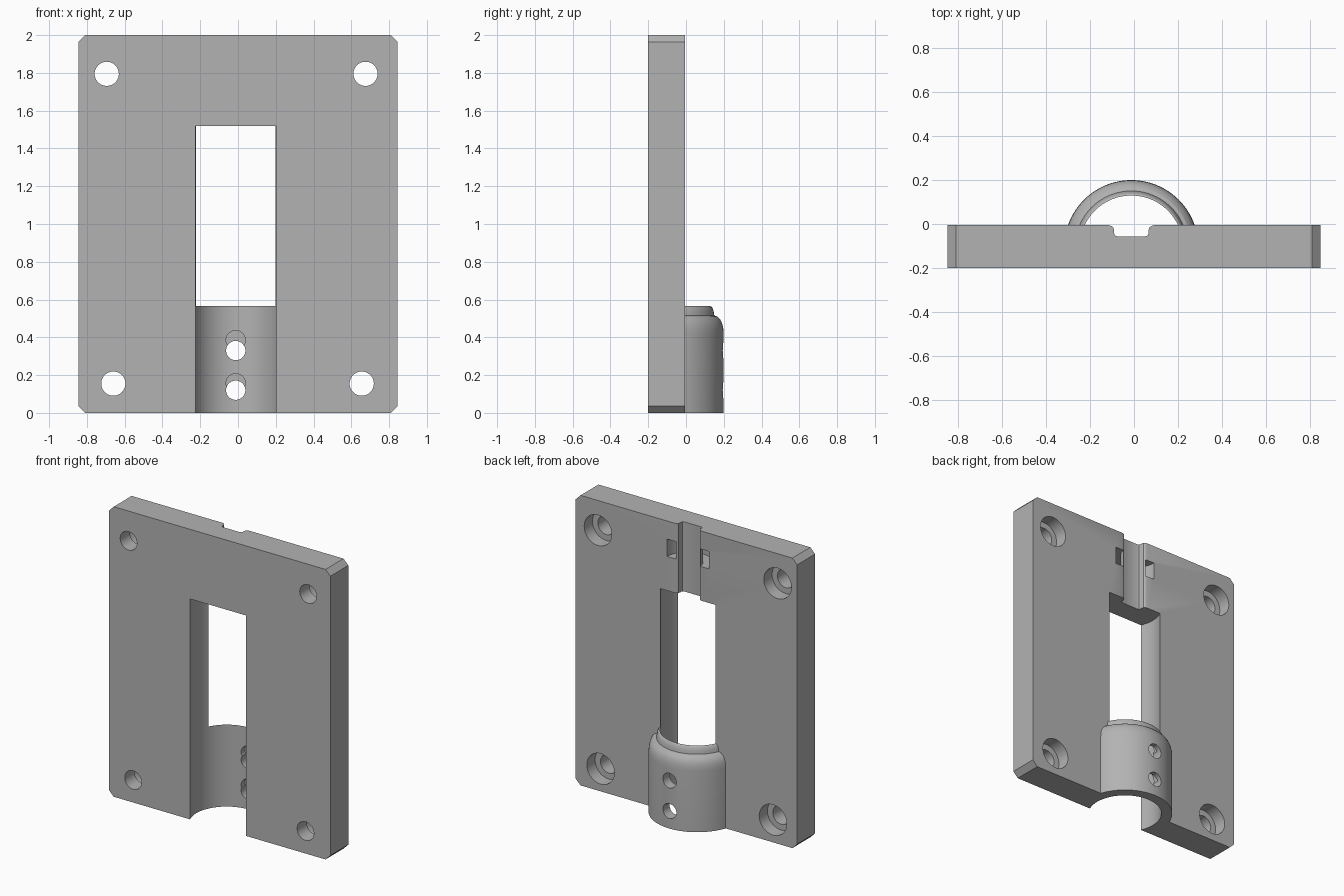
import bpy, bmesh, math
from mathutils import Matrix, Vector

if "Cube" in bpy.data.objects:
    bpy.data.objects.remove(bpy.data.objects["Cube"])

CX, CY = -0.012, -0.105        # axis of the bore
FRONT, BACK = -0.2, -0.005     # plate faces
BORE = 0.234

grey = bpy.data.materials.new("plain grey")
grey.use_nodes = True
grey.diffuse_color = (0.45, 0.45, 0.45, 1)
grey.node_tree.nodes["Principled BSDF"].inputs["Base Color"].default_value = (0.45, 0.45, 0.45, 1)


def make(name, bm):
    bmesh.ops.recalc_face_normals(bm, faces=bm.faces)
    me = bpy.data.meshes.new(name)
    bm.to_mesh(me)
    bm.free()
    me.materials.append(grey)
    ob = bpy.data.objects.new(name, me)
    bpy.context.scene.collection.objects.link(ob)
    return ob


def prism(name, points, offset):
    """Extrude a closed outline of 3D points along an offset."""
    bm = bmesh.new()
    face = bm.faces.new([bm.verts.new(p) for p in points])
    ext = bmesh.ops.extrude_face_region(bm, geom=[face])
    bmesh.ops.translate(bm, vec=offset, verts=[v for v in ext["geom"] if isinstance(v, bmesh.types.BMVert)])
    return make(name, bm)


def box(name, x0, x1, y0, y1, z0, z1):
    return prism(name, [(x0, y0, z0), (x1, y0, z0), (x1, y1, z0), (x0, y1, z0)], (0, 0, z1 - z0))


def hole(x, z, r, y0, y1):
    """Round cutter along y."""
    ring = [math.tau * i / 48 for i in range(48)]
    return prism("cutter", [(x + r * math.cos(a), y0, z + r * math.sin(a)) for a in ring], (0, y1 - y0, 0))


def lathe(name, profile, cx, cy, steps=96):
    """Spin a closed (radius, height) profile around a vertical axis."""
    bm = bmesh.new()
    rings = []
    for i in range(steps):
        a = math.tau * i / steps
        rings.append([bm.verts.new((cx + r * math.cos(a), cy + r * math.sin(a), z)) for r, z in profile])
    n = len(profile)
    for i in range(steps):
        p, q = rings[i], rings[(i + 1) % steps]
        for j in range(n):
            bm.faces.new((p[j], q[j], q[(j + 1) % n], p[(j + 1) % n]))
    return make(name, bm)


def cut(ob, cutters):
    bpy.context.view_layer.objects.active = ob
    for c in cutters:
        mod = ob.modifiers.new("cut", "BOOLEAN")
        mod.operation, mod.solver, mod.object = "DIFFERENCE", "EXACT", c
        bpy.ops.object.modifier_apply(modifier=mod.name)
        bpy.data.objects.remove(c)


def finish(ob):
    bpy.ops.object.select_all(action="DESELECT")
    ob.select_set(True)
    bpy.context.view_layer.objects.active = ob
    bpy.ops.object.shade_smooth_by_angle(angle=math.radians(25))


# Plate with clipped corners
W, C = 0.845, 0.037
outline = [(-W + C, 0), (W - C, 0), (W, C), (W, 2 - C), (W - C, 2), (-W + C, 2), (-W, 2 - C), (-W, C)]
plate = prism("mounting_plate", [(x, FRONT, z) for x, z in outline], (0, BACK - FRONT, 0))

# Round bore that opens the tall window
ring = [math.tau * i / 96 for i in range(96)]
cutters = [prism("cutter", [(CX + BORE * math.cos(a), CY + BORE * math.sin(a), -0.1) for a in ring], (0, 0, 1.62))]

# Counterbored screw holes
for x, z in [(-0.695, 1.795), (0.675, 1.795), (-0.66, 0.155), (0.655, 0.155)]:
    cutters += [hole(x, z, 0.064, -0.3, 0.1), hole(x, z, 0.105, BACK - 0.09, 0.1)]

# Cable groove with rounded lips and floor corners
half = [(0.104, 0.05), (0.104, BACK), (0.09, BACK - 0.004), (0.081, BACK - 0.012), (0.078, BACK - 0.024),
        (0.078, -0.042), (0.074, -0.052), (0.064, -0.056)]
groove = half + [(-x, y) for x, y in reversed(half)]
cutters.append(prism("cutter", [(CX + x, y, 1.45) for x, y in groove], (0, 0, 0.6)))

# Curved tie tunnel passing under the groove
cutters.append(lathe("cutter", [(0.093, 1.755), (0.16, 1.755), (0.16, 1.875), (0.093, 1.875)], CX, BACK, 64))
cut(plate, cutters)
finish(plate)

# Half sleeve with rounded shoulder and lip
sleeve = lathe("half_sleeve", [
    (BORE, 0), (0.304, 0), (0.304, 0.42), (0.302, 0.45), (0.296, 0.475), (0.286, 0.496), (0.272, 0.51),
    (0.255, 0.515), (0.252, 0.535), (0.248, 0.55), (0.242, 0.56), (BORE, 0.565)], CX, CY)
cutters = [box("cutter", -1, 1, -1, BACK, -0.5, 1)]
for z, pocket in [(0.33, 0.385), (0.12, 0.157)]:
    cutters += [hole(CX, z, 0.051, 0.02, 0.4), hole(CX, pocket, 0.051, 0.02, 0.165)]
cut(sleeve, cutters)
finish(sleeve)
